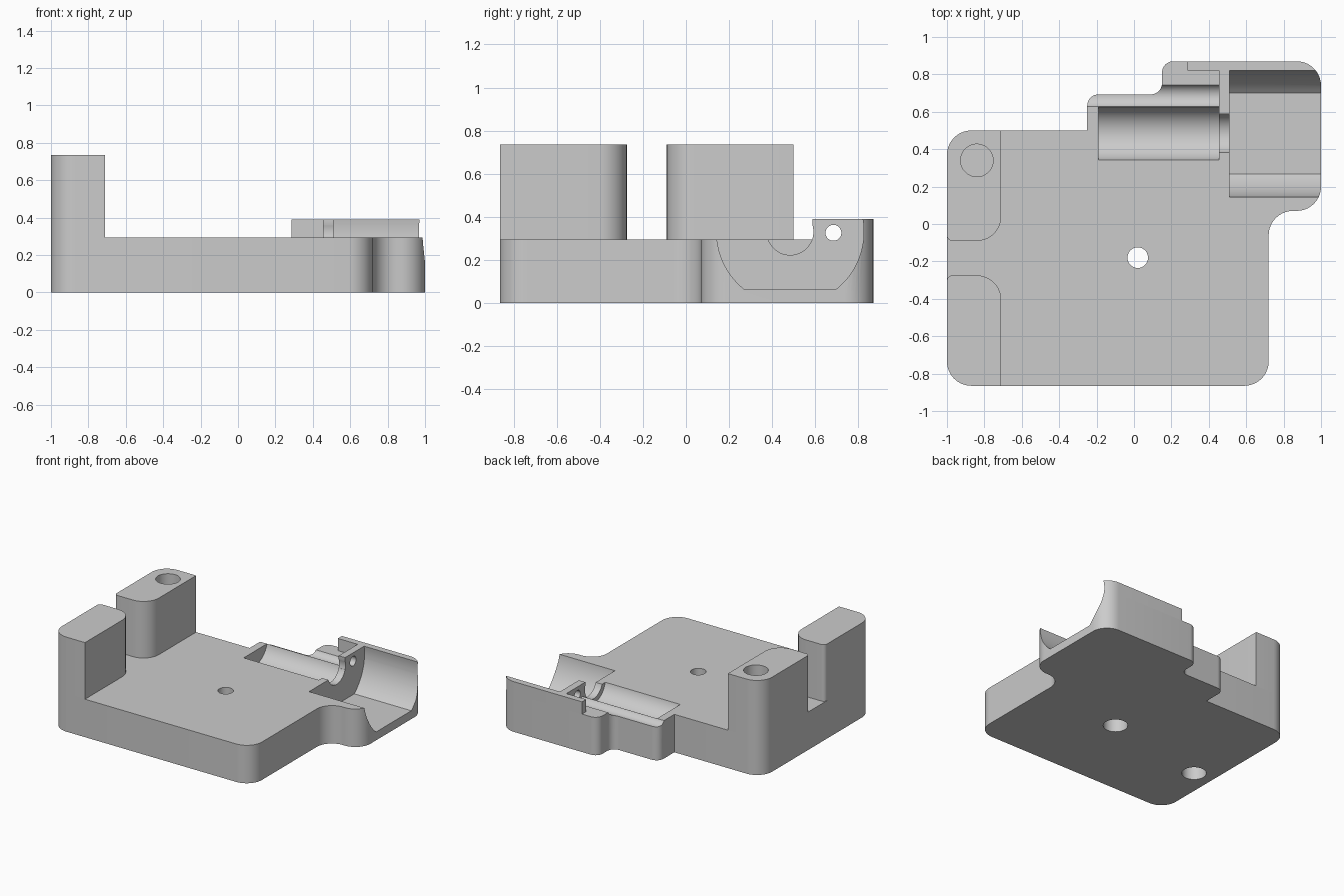
import bpy, bmesh, math
from mathutils import Vector

cube = bpy.data.objects.get("Cube")
if cube:
    bpy.data.objects.remove(cube, do_unlink=True)

grey = bpy.data.materials.new("plain grey")
grey.use_nodes = True
GREY = (0.6, 0.6, 0.6, 1)
grey.diffuse_color = GREY
grey.node_tree.nodes["Principled BSDF"].inputs["Base Color"].default_value = GREY

TOP, POST_TOP, WALL_TOP = 0.295, 0.735, 0.39
BIG = 0.13  # main corner radius


def rounded(corners, steps=10):
    """Outline from (x, y, radius) corners, with true arc fillets."""
    pts = []
    for i, (x, y, r) in enumerate(corners):
        p = Vector((x, y))
        if r == 0:
            pts.append(p)
            continue
        a = (Vector(corners[i - 1][:2]) - p).normalized()
        b = (Vector(corners[(i + 1) % len(corners)][:2]) - p).normalized()
        half = a.angle(b) / 2
        centre = p + (a + b).normalized() * (r / math.sin(half))
        start = p + a * (r / math.tan(half)) - centre
        end = p + b * (r / math.tan(half)) - centre
        sweep = start.angle(end)
        for k in range(steps + 1):
            t = k / steps
            pts.append(centre + (start * math.sin((1 - t) * sweep)
                                 + end * math.sin(t * sweep)) / math.sin(sweep))
    return pts


def circle(u, v, r, n=64, floor=-9.0):
    """Circle outline, flattened below the floor height."""
    ring = [2 * math.pi * (k + 0.5) / n for k in range(n)]
    if floor > v - r:
        dip = math.asin((v - floor) / r)
        ring = [-dip + (math.pi + 2 * dip) * k / n for k in range(n + 1)]
    return [Vector((u + r * math.cos(a), v + r * math.sin(a))) for a in ring]


def prism(name, outline, lo, hi, axis="z"):
    """Extrude an outline along z (x, y points) or along x (y, z points)."""
    bm = bmesh.new()

    def place(p, h):
        return (p.x, p.y, h) if axis == "z" else (h, p.x, p.y)

    low = [bm.verts.new(place(p, lo)) for p in outline]
    high = [bm.verts.new(place(p, hi)) for p in outline]
    bm.faces.new(low[::-1])
    bm.faces.new(high)
    n = len(outline)
    for i in range(n):
        j = (i + 1) % n
        bm.faces.new((low[i], low[j], high[j], high[i]))
    bmesh.ops.recalc_face_normals(bm, faces=bm.faces)
    mesh = bpy.data.meshes.new(name)
    bm.to_mesh(mesh)
    bm.free()
    mesh.materials.append(grey)
    obj = bpy.data.objects.new(name, mesh)
    bpy.context.collection.objects.link(obj)
    return obj


def carve(obj, cutters):
    """Subtract every cutter, then shade the curved faces smooth."""
    bpy.ops.object.select_all(action="DESELECT")
    bpy.context.view_layer.objects.active = obj
    obj.select_set(True)
    for c in cutters:
        mod = obj.modifiers.new(c.name, "BOOLEAN")
        mod.operation, mod.solver, mod.object = "DIFFERENCE", "EXACT", c
        bpy.ops.object.modifier_apply(modifier=mod.name)
    bpy.ops.object.shade_smooth_by_angle(angle=math.radians(25))


# Base plate with the stepped rear extension
base = prism("base_plate", rounded([
    (-1, -0.865, BIG), (0.72, -0.865, BIG), (0.72, 0.07, BIG), (1, 0.07, BIG),
    (1, 0.87, BIG), (0.15, 0.87, 0.06), (0.15, 0.693, 0.06),
    (-0.25, 0.693, 0.06), (-0.25, 0.5, 0), (-1, 0.5, BIG)]), 0, TOP)

# Raised rear wall and the bulkhead between the two cradles
wall = prism("rear_wall", rounded([
    (0.285, 0.82, 0), (0.455, 0.82, 0), (0.455, 0.587, 0), (1, 0.587, 0),
    (1, 0.87, BIG), (0.285, 0.87, 0)]), TOP, WALL_TOP)

# Two upright posts
front_post = prism("front_post", rounded([
    (-1, -0.865, BIG), (-0.71, -0.865, 0), (-0.71, -0.275, BIG),
    (-1, -0.275, 0.03)]), TOP, POST_TOP)
back_post = prism("back_post", rounded([
    (-1, -0.09, 0.03), (-0.71, -0.09, BIG), (-0.71, 0.5, 0),
    (-1, 0.5, BIG)]), TOP, POST_TOP)

# Cradles along x: large pocket, body channel, shaft notch, side groove, hole
AY, AZ = 0.484, 0.33
cradles = [
    prism("pocket_cutter", circle(AY, AZ, 0.342, floor=0.065), 0.51, 1.2, "x"),
    prism("channel_cutter", circle(AY, AZ, 0.147), -0.19, 0.455, "x"),
    prism("notch_cutter", circle(AY, AZ, 0.108), 0.4, 0.6, "x"),
    prism("groove_cutter", circle(0.685, 0.325, 0.065), -0.4, 0.455, "x"),
    prism("pin_hole_cutter", circle(0.685, 0.325, 0.037, 32), 0.4, 0.6, "x"),
]

# Vertical holes: centre hole with counterbore, blind sockets
base_holes = [
    prism("centre_hole_cutter", circle(0.02, -0.18, 0.055, 48), -0.1, 0.5),
    prism("counterbore_cutter", circle(0.02, -0.18, 0.087, 48), -0.1, 0.15),
    prism("lower_socket_cutter", circle(-0.84, -0.34, 0.087, 48), -0.1, 0.2),
]
post_hole = prism("post_socket_cutter", circle(-0.84, 0.34, 0.087, 48), 0.48, 0.9)

carve(base, cradles + base_holes)
carve(wall, cradles)
carve(back_post, [post_hole])
carve(front_post, [])

for c in cradles + base_holes + [post_hole]:
    bpy.data.objects.remove(c, do_unlink=True)
